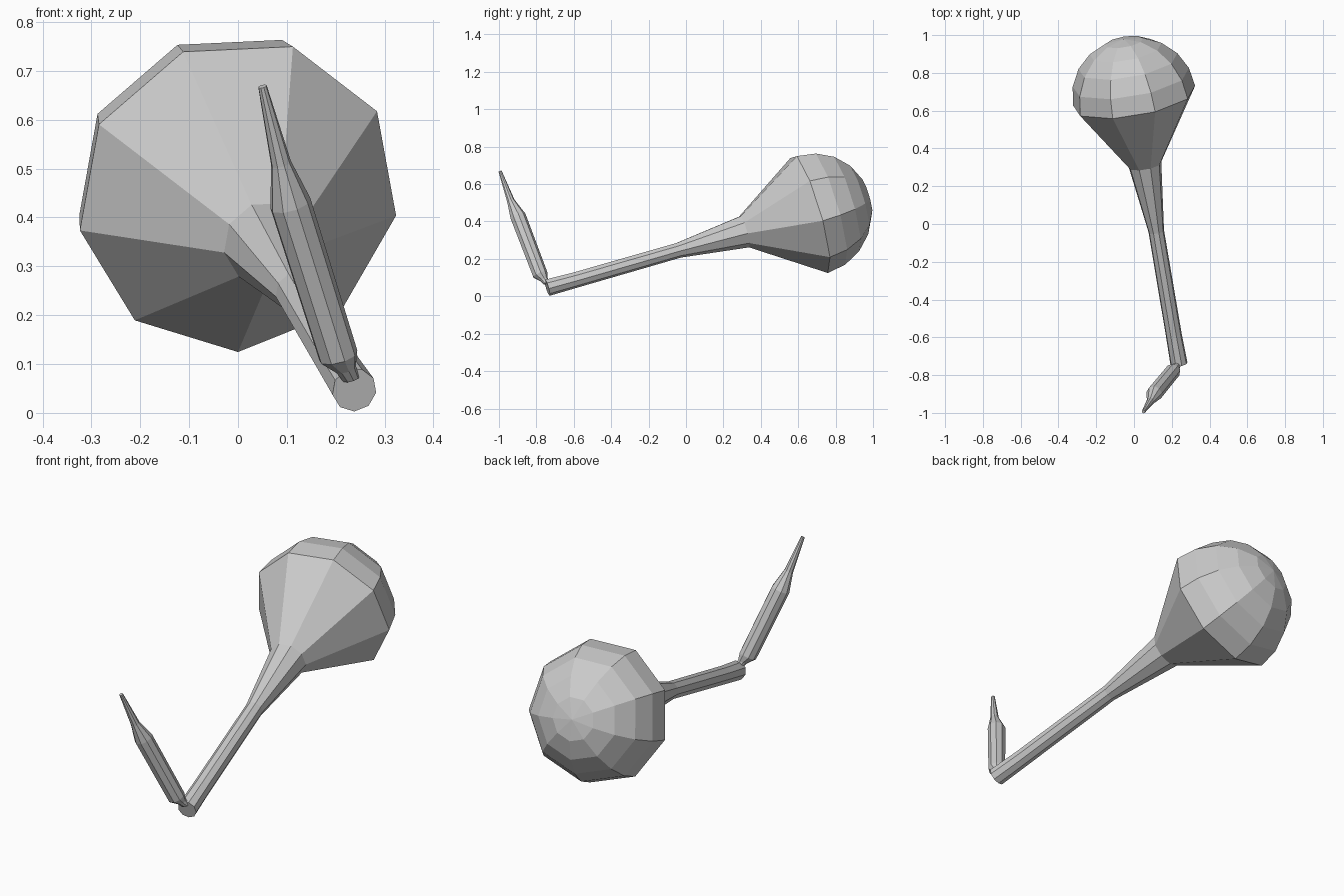
import bpy, bmesh, math
from mathutils import Vector

if "Cube" in bpy.data.objects:
    bpy.data.objects.remove(bpy.data.objects["Cube"])

SIDES = 9


def lathe(name, rings, axis, phase=-90):
    """Flat-faced tube of nine sides through (centre, radius); radius 0 is a pole."""
    axis = Vector(axis).normalized()
    u = (Vector((1, 0, 0)) - axis * axis.x).normalized()
    v = u.cross(axis)
    if v.z < 0 and abs(axis.y) > 0.7:
        v = -v
    bm = bmesh.new()
    loops = []
    for c, r in rings:
        c = Vector(c)
        if r == 0:
            loops.append([bm.verts.new(c)])
            continue
        loop = []
        for i in range(SIDES):
            a = math.radians(phase + 360 * i / SIDES)
            loop.append(bm.verts.new(c + r * (math.cos(a) * u + math.sin(a) * v)))
        loops.append(loop)
    for a, b in zip(loops, loops[1:]):
        for i in range(SIDES):
            j = (i + 1) % SIDES
            if len(b) == 1:
                bm.faces.new((a[i], a[j], b[0]))
            else:
                bm.faces.new((a[i], a[j], b[j], b[i]))
    for end in (loops[0], loops[-1]):
        if len(end) > 1:
            bm.faces.new(end)
    bmesh.ops.recalc_face_normals(bm, faces=bm.faces)
    me = bpy.data.meshes.new(name)
    bm.to_mesh(me)
    bm.free()
    ob = bpy.data.objects.new(name, me)
    bpy.context.collection.objects.link(ob)
    return ob


# Long stem flaring into a cone, closed by a faceted dome
axis = Vector((-0.165, 0.95, 0.28)).normalized()
rim, radius = Vector((0.0, 0.664, 0.444)), 0.333
rings = [((0.238, -0.742, 0.047), 0.046),
         ((0.210, -0.585, 0.090), 0.043),
         ((0.118, -0.040, 0.247), 0.042),
         ((0.058, 0.312, 0.347), 0.089),
         (rim, radius)]
for k in range(1, 5):
    a = math.radians(18 * k)
    rings.append((rim + axis * radius * math.sin(a), radius * math.cos(a)))
rings.append((rim + axis * radius, 0))
lathe("stem_and_bulb", rings, axis)

# Short upright spike with a tapered point and a pinched foot
lathe("spike", [((0.231, -0.745, 0.070), 0.018),
                ((0.220, -0.760, 0.090), 0.022),
                ((0.205, -0.780, 0.116), 0.041),
                ((0.107, -0.899, 0.427), 0.043),
                ((0.088, -0.937, 0.510), 0.021),
                ((0.050, -0.994, 0.668), 0.009)],
      (-0.155, -0.215, 0.555))
